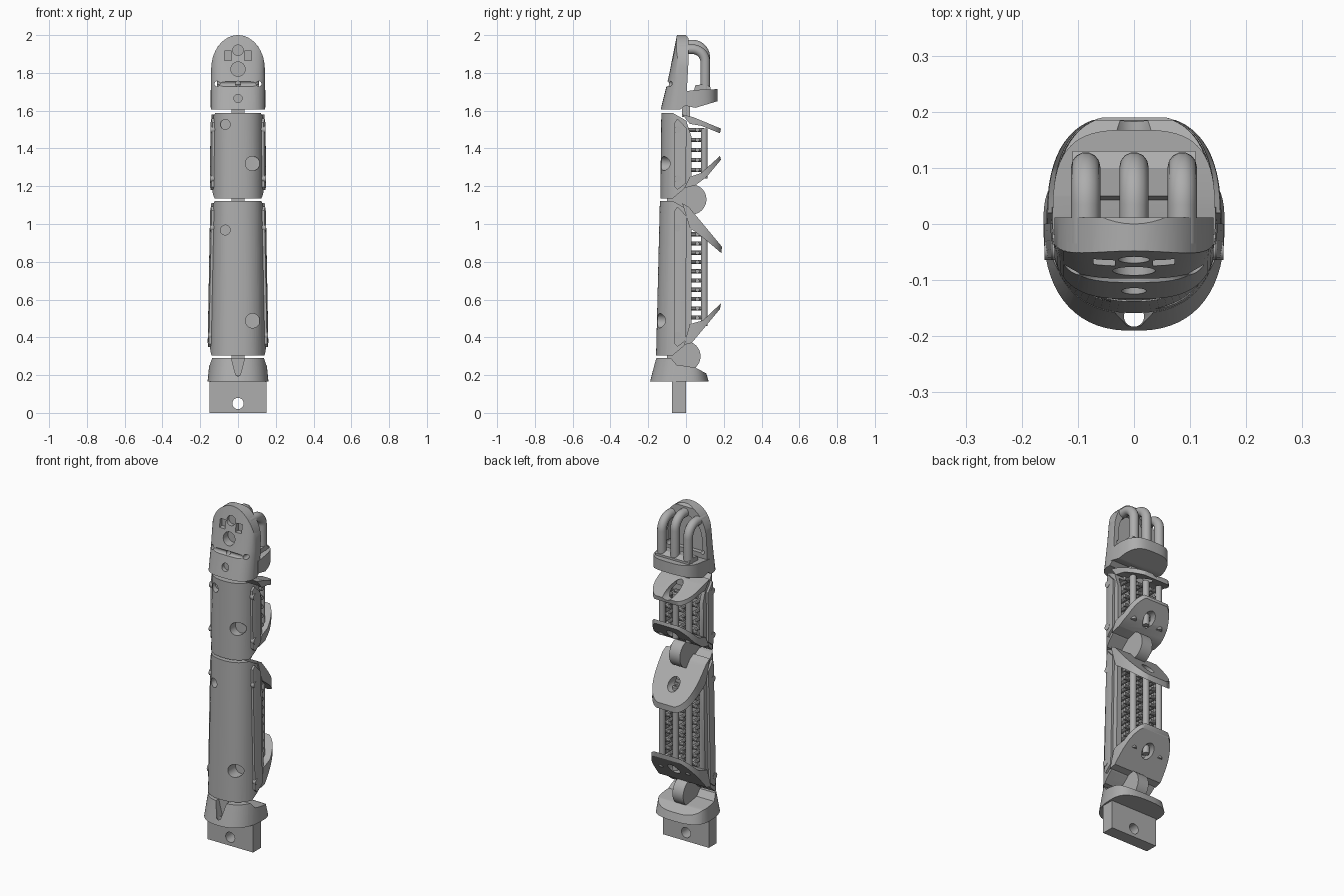
import bpy, bmesh, math
from mathutils import Matrix, Vector

if "Cube" in bpy.data.objects:
    bpy.data.objects.remove(bpy.data.objects["Cube"])

GREY = (0.42, 0.42, 0.42, 1)
grey = bpy.data.materials.new("plain_grey")
grey.use_nodes = True
grey.diffuse_color = GREY
grey.node_tree.nodes["Principled BSDF"].inputs["Base Color"].default_value = GREY


def make(name, bm):
    bmesh.ops.recalc_face_normals(bm, faces=bm.faces)
    me = bpy.data.meshes.new(name)
    bm.to_mesh(me)
    bm.free()
    me.materials.append(grey)
    ob = bpy.data.objects.new(name, me)
    bpy.context.collection.objects.link(ob)
    return ob


def prism(name, pts, lo, hi, axis="x"):
    """Extrude a (y, z) outline along x, or an (x, z) outline along y."""
    bm = bmesh.new()
    put = (lambda t, p: (t, p[0], p[1])) if axis == "x" else (lambda t, p: (p[0], t, p[1]))
    a, b = [[bm.verts.new(put(t, p)) for p in pts] for t in (lo, hi)]
    bm.faces.new(a)
    bm.faces.new(b)
    for i in range(len(pts)):
        j = (i + 1) % len(pts)
        bm.faces.new((a[i], a[j], b[j], b[i]))
    return make(name, bm)


def box(name, x, y, z):
    return prism(name, [(y[0], z[0]), (y[1], z[0]), (y[1], z[1]), (y[0], z[1])], *x)


def column(name, rings, front=2.4, back=3.2, n=64):
    """Loft rounded sections given as (z, half width, front y, back y)."""
    bm = bmesh.new()
    loops = []
    for z, a, yf, yb in rings:
        loop = []
        for i in range(n):
            t = math.tau * (i + 0.5) / n
            c, s = math.cos(t), math.sin(t)
            e = 2 / (back if s > 0 else front)
            x = math.copysign(abs(c) ** e, c) * a
            y = abs(s) ** e * (yb if s > 0 else yf)
            loop.append(bm.verts.new((x, y, z)))
        loops.append(loop)
    for a, b in zip(loops, loops[1:]):
        for i in range(n):
            j = (i + 1) % n
            bm.faces.new((a[i], a[j], b[j], b[i]))
    bm.faces.new(loops[0])
    bm.faces.new(loops[-1])
    return make(name, bm)


def cyl(name, p, q, r, r2=None, n=32):
    p, q = Vector(p), Vector(q)
    d = q - p
    bm = bmesh.new()
    m = Matrix.Translation((p + q) / 2) @ d.to_track_quat("Z", "Y").to_matrix().to_4x4()
    bmesh.ops.create_cone(bm, cap_ends=True, segments=n, radius1=r,
                          radius2=r if r2 is None else r2, depth=d.length, matrix=m)
    return make(name, bm)


def cut(ob, tool, op="DIFFERENCE"):
    mod = ob.modifiers.new("cut", "BOOLEAN")
    mod.operation, mod.solver, mod.object = op, "EXACT", tool
    bpy.context.view_layer.objects.active = ob
    bpy.ops.object.modifier_apply(modifier=mod.name)
    bpy.data.objects.remove(tool)
    return ob


def hole(ob, x, z, r, y0=-0.3, y1=-0.08):
    cut(ob, cyl("hole_cutter", (x, y0, z), (x, y1, z), r))


def shaped(name, outline, rings, **kw):
    """Side outline trimmed by a rounded column."""
    return cut(prism(name, outline, -0.3, 0.3), column("trim", rings, **kw), "INTERSECT")


def segment(name, z0, z1, a, yf, low, high, window, holes, bolts, rungs):
    def rings(extra, yb=0.195):
        return [(z0 - 0.06, a[0] + extra, yf[0], yb), (z1 + 0.06, a[1] + extra, yf[1], yb)]

    # Rounded front shell with a cavity open to the back
    body = shaped(name + "_shell", [
        (-0.3, z0), (-0.07, z0), (-0.01, z0 + 0.05), (0.03, z0 + 0.12),
        (0.03, z1 - 0.13), (0, z1 - 0.04), (-0.07, z1), (-0.3, z1)], rings(0))
    cut(body, box("cavity", (-0.11, 0.11), (-0.035, 0.3), window))
    for x, z, r in holes:
        hole(body, x, z, r)
    # Slightly wider side panels, one per side
    for s, side in ((-1, "right"), (1, "left")):
        panel = prism(f"{name}_{side}_panel", [
            (-0.06, z0 + 0.06), (-0.045, z0 + 0.045), (0, z0 + 0.08), (0.002, z1 - 0.08),
            (-0.045, z1 - 0.03), (-0.06, z1 - 0.05)], s * 0.115, s * 0.3)
        cut(panel, column("trim", rings(0.013)), "INTERSECT")
        for z in bolts:
            w = a[0] + (a[1] - a[0]) * (z - z0) / (z1 - z0) + 0.012
            cyl(f"{name}_{side}_bolt", (s * 0.12, -0.045, z), (s * w, -0.045, z), 0.019, n=24)
    # Sloped finger pads with a round opening
    for part, outline in (("lower", low), ("upper", high)):
        flap = shaped(f"{name}_{part}_flap", outline, rings(0.008), back=2.8)
        mid = sum(p[1] for p in outline) / len(outline)
        hole(flap, 0, mid, 0.035, 0.04, 0.3)
    # Three back tubes carried on rows of pegs
    for x in (-0.088, 0, 0.088):
        cyl(name + "_tube", (x, 0.097, window[0] - 0.02), (x, 0.097, window[1] - 0.02), 0.018, n=20)
        for i in range(rungs):
            z = window[0] + (window[1] - window[0]) * (i + 0.5) / rungs
            cyl(name + "_peg", (x, -0.04, z), (x, 0.095, z), 0.011, n=10)
            cyl(name + "_cross_peg", (x - 0.03, 0.06, z), (x + 0.03, 0.06, z), 0.011, n=10)


segment("long_segment", 0.305, 1.122, (0.15, 0.133), (-0.16, -0.137),
        [(-0.01, 0.36), (0.03, 0.37), (0.18, 0.55), (0.185, 0.58), (0.09, 0.49), (0.02, 0.47)],
        [(-0.02, 1.11), (0.015, 1.09), (0.19, 0.88), (0.188, 0.845), (0.1, 0.92), (0.02, 0.98)],
        (0.48, 0.97), [(-0.067, 0.968, 0.026), (0.077, 0.488, 0.038)], (0.41, 0.98), 10)
segment("short_segment", 1.136, 1.588, (0.137, 0.132), (-0.137, -0.13),
        [(-0.01, 1.19), (0.05, 1.205), (0.11, 1.25), (0.185, 1.34), (0.18, 1.36),
         (0.08, 1.27), (0.02, 1.25)],
        [(-0.02, 1.58), (0.04, 1.565), (0.185, 1.505), (0.18, 1.48), (0.08, 1.52), (0.02, 1.53)],
        (1.26, 1.525), [(-0.067, 1.527, 0.026), (0.077, 1.32, 0.038)], (1.24, 1.5), 5)

# Mounting tongue
tongue = box("mounting_tongue", (-0.15, 0.15), (-0.073, 0), (0, 0.2))
hole(tongue, 0, 0.05, 0.03, -0.2, 0.2)

# Flared base cup with a front notch
cup = shaped("base_cup", [
    (-0.3, 0.165), (0.3, 0.165), (0.105, 0.21), (0.05, 0.24), (-0.05, 0.255),
    (-0.08, 0.29), (-0.3, 0.29)],
    [(0.15, 0.163, -0.194, 0.125), (0.3, 0.148, -0.157, 0.08)], back=2.8)
cut(cup, cyl("notch", (0, -0.165, 0.1), (0, -0.165, 0.35), 0.018))
cut(cup, prism("notch_wedge", [(-0.04, 0.31), (-0.012, 0.2), (0.012, 0.2), (0.04, 0.31)],
               -0.3, -0.13, "y"))

# Knuckle discs between segments
for name, y, z in (("base_knuckle", -0.003, 0.3), ("middle_knuckle", 0.028, 1.13)):
    cyl(name, (-0.035, y, z), (0.035, y, z), 0.08, n=48)
for z in (0.297, 1.129, 1.597):
    box("joint_link", (-0.035, 0.035), (-0.1 if z < 1.5 else -0.02, 0.02), (z - 0.03, z + 0.03))


def arch(w, z0, zc, rz, n=28):
    return [(w, z0)] + [(w * math.cos(math.pi * i / n), zc + rz * math.sin(math.pi * i / n))
                        for i in range(n + 1)] + [(-w, z0)]


# Arched fingertip
tip = shaped("tip_shell", [
    (-0.3, 1.607), (-0.03, 1.607), (0, 1.63), (0.012, 1.84), (0.012, 1.985), (0, 2.0), (-0.3, 2.0)],
    [(1.59, 0.146, -0.138, 0.1), (1.745, 0.146, -0.1, 0.1), (1.77, 0.146, -0.094, 0.1),
     (2.02, 0.146, -0.044, 0.1)], front=3)
cut(tip, prism("arch_trim", arch(0.142, 1.5, 1.82, 0.18), -0.3, 0.3, "y"), "INTERSECT")
cut(tip, prism("back_recess", arch(0.112, 1.735, 1.82, 0.12), -0.02, 0.3, "y"))
cut(tip, cyl("groove", (-0.3, -0.103, 1.742), (0.3, -0.103, 1.742), 0.014))
hole(tip, 0, 1.82, 0.038, y1=-0.04)
hole(tip, 0, 1.92, 0.028, y1=-0.045)
hole(tip, 0, 1.665, 0.022, y1=-0.1)
for x in (-0.11, 0, 0.11):
    hole(tip, x, 1.742, 0.014, y1=0.05)
for x in (-0.072, 0.034):
    cut(tip, box("tip_pocket", (x, x + 0.038), (-0.3, -0.045), (1.865, 1.915)))

# Back pad under the tip tubes
shaped("tip_pad", [(-0.02, 1.63), (0.05, 1.615), (0.1, 1.63), (0.2, 1.66), (0.2, 1.715),
                   (0.05, 1.71), (-0.02, 1.7)],
       [(1.5, 0.145, -0.1, 0.168), (1.8, 0.145, -0.1, 0.168)])
prism("tip_bracket", [(0.04, 1.7), (0.13, 1.7), (0.13, 1.725), (0.1, 1.74), (0.05, 1.735)],
      -0.11, 0.11)

# Three bent tubes behind the tip
for x, top in ((-0.086, 1.925), (0, 1.95), (0.086, 1.925)):
    curve = bpy.data.curves.new("tip_tube", "CURVE")
    curve.dimensions, curve.bevel_depth, curve.bevel_resolution = "3D", 0.026, 5
    path = [(-0.035, top)] + [(0.034 + 0.068 * math.sin(t), top - 0.068 * (1 - math.cos(t)))
                              for t in [math.pi / 2 * i / 10 for i in range(11)]] + [(0.102, 1.7)]
    line = curve.splines.new("POLY")
    line.points.add(len(path) - 1)
    for pt, (y, z) in zip(line.points, path):
        pt.co = (x, y, z, 1)
    curve.materials.append(grey)
    ob = bpy.data.objects.new("tip_tube", curve)
    bpy.context.collection.objects.link(ob)

# Turn tubes into meshes, then smooth the round surfaces
bpy.ops.object.select_all(action="DESELECT")
for ob in bpy.context.scene.objects:
    if ob.type in {"MESH", "CURVE"}:
        ob.select_set(True)
        bpy.context.view_layer.objects.active = ob
bpy.ops.object.convert(target="MESH")
bpy.ops.object.shade_smooth_by_angle(angle=math.radians(30))
